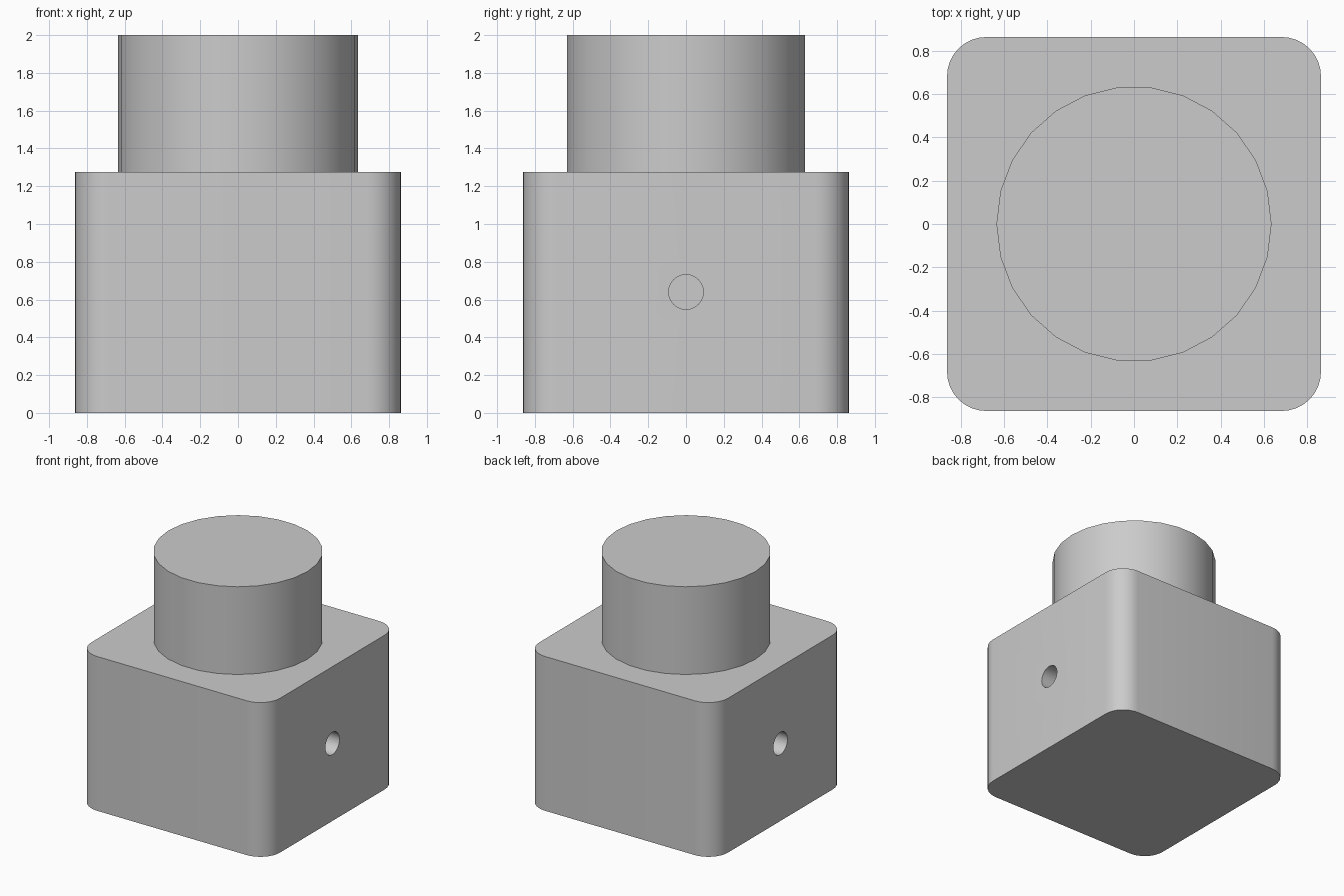
import bpy
import math

if "Cube" in bpy.data.objects:
    bpy.data.objects.remove(bpy.data.objects["Cube"], do_unlink=True)

HALF = 0.863        # half width of the base
BASE_TOP = 1.275
HOLE_DEPTH = 0.3

grey = bpy.data.materials.new("plain grey")
grey.use_nodes = True
colour = (0.6, 0.6, 0.6, 1)
grey.diffuse_color = colour
grey.node_tree.nodes["Principled BSDF"].inputs["Base Color"].default_value = colour


def finish(obj, name):
    obj.name = name
    obj.data.materials.append(grey)
    return obj


# Square base with rounded upright edges
bpy.ops.mesh.primitive_cube_add(size=1, location=(0, 0, BASE_TOP / 2))
base = finish(bpy.context.object, "base_block")
base.scale = (2 * HALF, 2 * HALF, BASE_TOP)
bpy.ops.object.transform_apply(location=False, rotation=False, scale=True)
weights = base.data.attributes.new("bevel_weight_edge", "FLOAT", "EDGE")
for edge in base.data.edges:
    a, b = (base.data.vertices[i].co for i in edge.vertices)
    weights.data[edge.index].value = float(abs(a.z - b.z) > 0.1)
bevel = base.modifiers.new("rounded_corners", "BEVEL")
bevel.limit_method = "WEIGHT"
bevel.width = 0.18
bevel.segments = 8

# Blind round holes in the two sides
for side, name in ((1, "left"), (-1, "right")):
    bpy.ops.mesh.primitive_cylinder_add(
        vertices=32, radius=0.092, depth=2 * HOLE_DEPTH,
        location=(side * HALF, 0, 0.64), rotation=(0, math.pi / 2, 0))
    cutter = finish(bpy.context.object, name + "_hole_cutter")
    cutter.hide_render = True
    cutter.hide_set(True)
    cut = base.modifiers.new(name + "_hole", "BOOLEAN")
    cut.operation = "DIFFERENCE"
    cut.solver = "EXACT"
    cut.object = cutter

# Bake the rounded corners and holes, then remove the cutters
bpy.ops.object.select_all(action="DESELECT")
base.select_set(True)
bpy.context.view_layer.objects.active = base
for modifier in list(base.modifiers):
    bpy.ops.object.modifier_apply(modifier=modifier.name)
for name in ("left", "right"):
    bpy.data.objects.remove(bpy.data.objects[name + "_hole_cutter"], do_unlink=True)
bpy.ops.object.shade_smooth_by_angle(angle=math.radians(30))

# Round post standing on the base, with a corner on the x axis
bpy.ops.mesh.primitive_cylinder_add(
    vertices=26, radius=0.635, depth=2 - BASE_TOP,
    location=(0, 0, (2 + BASE_TOP) / 2), rotation=(0, 0, math.pi / 2))
finish(bpy.context.object, "round_post")
bpy.ops.object.shade_smooth_by_angle(angle=math.radians(30))
